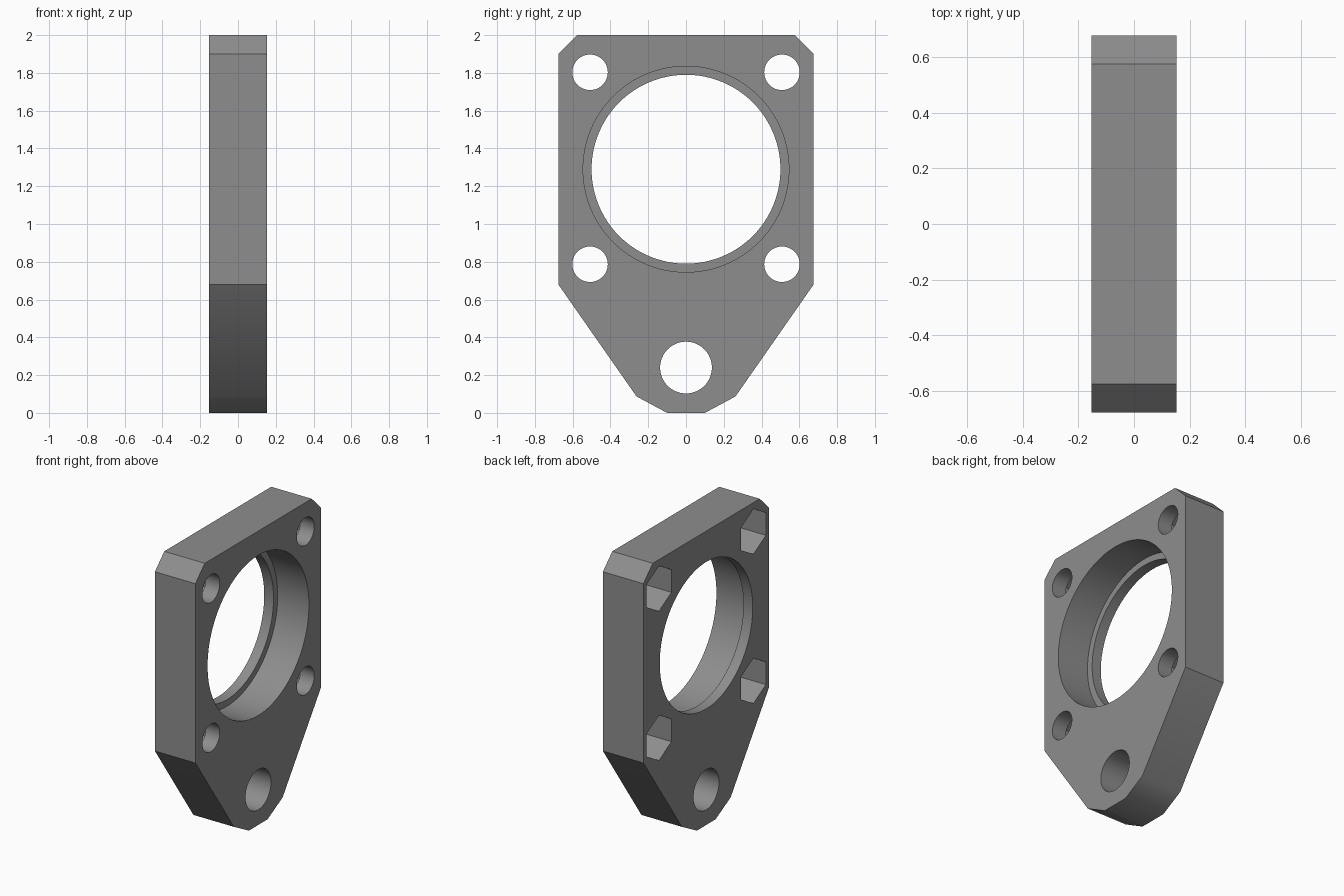
import bpy, bmesh, math

if "Cube" in bpy.data.objects:
    bpy.data.objects.remove(bpy.data.objects["Cube"])

HALF = 0.1525            # half the plate thickness
BORE_Z = 1.29
BOLT = 0.508             # bolt offset from the bore centre

metal = bpy.data.materials.new("grey metal")
metal.diffuse_color = (0.27, 0.27, 0.27, 1)
metal.use_nodes = True
metal.node_tree.nodes["Principled BSDF"].inputs["Base Color"].default_value = metal.diffuse_color


def prism(name, profile, x0, x1):
    """Extrude a (y, z) outline along x."""
    bm = bmesh.new()
    face = bm.faces.new([bm.verts.new((x0, y, z)) for y, z in profile])
    moved = bmesh.ops.extrude_face_region(bm, geom=[face])["geom"]
    bmesh.ops.translate(bm, vec=(x1 - x0, 0, 0),
                        verts=[v for v in moved if isinstance(v, bmesh.types.BMVert)])
    bmesh.ops.recalc_face_normals(bm, faces=bm.faces)
    mesh = bpy.data.meshes.new(name)
    bm.to_mesh(mesh)
    bm.free()
    mesh.materials.append(metal)
    obj = bpy.data.objects.new(name, mesh)
    bpy.context.collection.objects.link(obj)
    return obj


def ring(y, z, r, n):
    """Points of a regular polygon, one corner pointing up."""
    return [(y + r * math.sin(math.tau * i / n), z + r * math.cos(math.tau * i / n))
            for i in range(n)]


# Plate outline: chamfered top, tapered bottom
half = [(0.575, 2.0), (0.676, 1.9), (0.676, 0.68), (0.262, 0.087), (0.10, 0.0)]
plate = prism("mounting_plate", half + [(-y, z) for y, z in reversed(half)], -HALF, HALF)

# Central bore with a retaining lip on the left, and the lower pivot hole
OUT = HALF + 0.1
cutters = [
    prism("bore_cutter", ring(0, BORE_Z, 0.50, 96), -OUT, OUT),
    prism("bearing_seat_cutter", ring(0, BORE_Z, 0.545, 96), -HALF + 0.07, OUT),
    prism("pivot_hole_cutter", ring(0, 0.24, 0.137, 64), -OUT, OUT),
]

# Bolt holes with deep hexagonal nut pockets on the left
for sy in (-1, 1):
    for sz in (-1, 1):
        y, z = sy * BOLT, BORE_Z + 0.005 + sz * BOLT
        cutters.append(prism("bolt_hole_cutter", ring(y, z, 0.094, 48), -OUT, OUT))
        cutters.append(prism("nut_pocket_cutter", ring(y, z, 0.154, 6), -OUT, -HALF + 0.2))

bpy.context.view_layer.objects.active = plate
plate.select_set(True)
for cutter in cutters:
    mod = plate.modifiers.new("cut", "BOOLEAN")
    mod.operation = "DIFFERENCE"
    mod.solver = "EXACT"
    mod.object = cutter
    bpy.ops.object.modifier_apply(modifier=mod.name)
    bpy.data.objects.remove(cutter)

bpy.ops.object.shade_smooth_by_angle(angle=math.radians(30))
